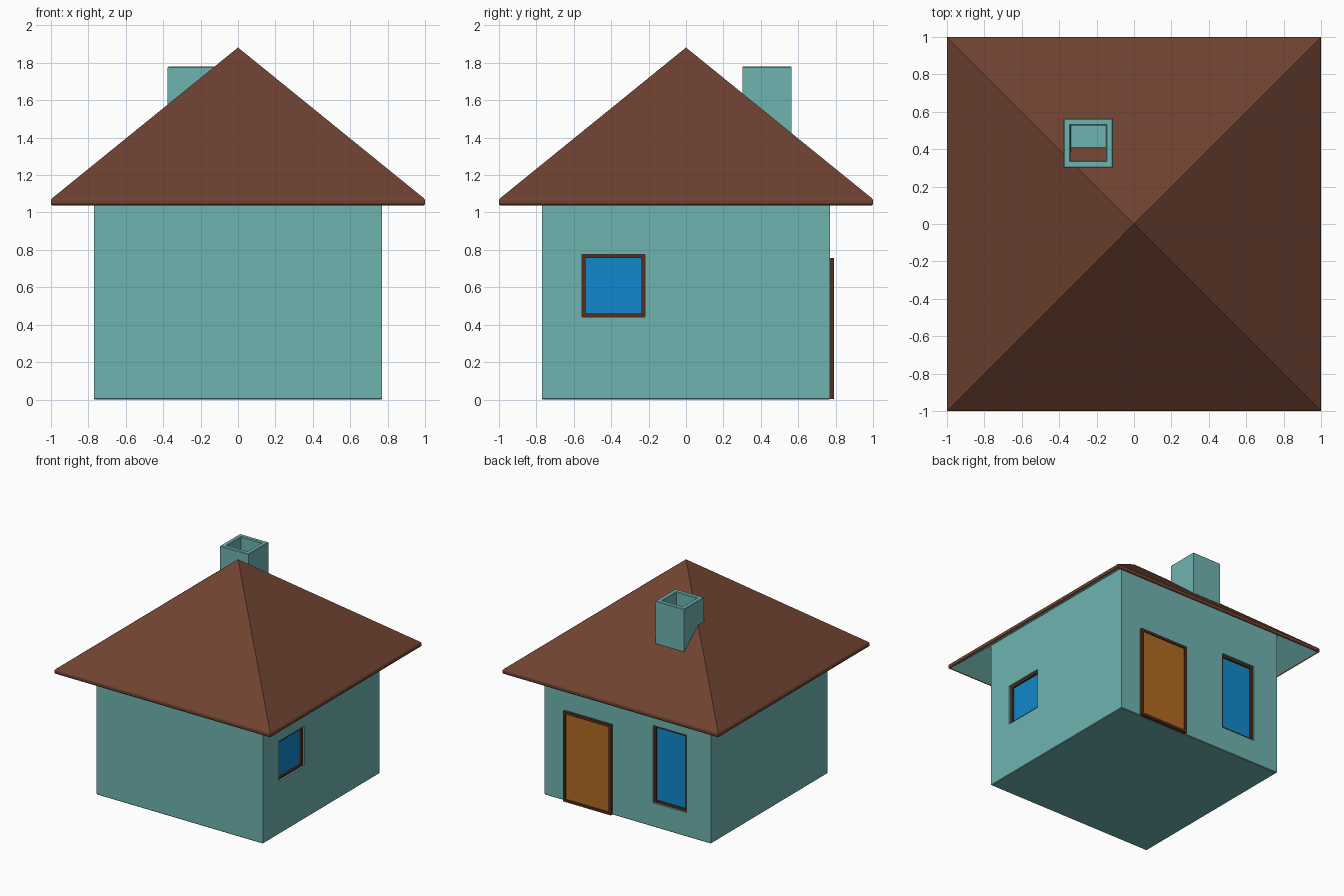
import bpy, bmesh
from mathutils import Matrix, Vector

if "Cube" in bpy.data.objects:
    bpy.data.objects.remove(bpy.data.objects["Cube"])


def material(name, rgb):
    m = bpy.data.materials.new(name)
    m.diffuse_color = (*rgb, 1)
    m.use_nodes = True
    m.node_tree.nodes["Principled BSDF"].inputs["Base Color"].default_value = m.diffuse_color
    return m


TEAL = material("teal_wall", (0.156, 0.456, 0.434))
BROWN = material("roof_brown", (0.156, 0.054, 0.030))
DARK = material("frame_brown", (0.090, 0.028, 0.014))
BLUE = material("window_blue", (0.005, 0.250, 0.600))
ORANGE = material("door_orange", (0.440, 0.145, 0.016))
WALL = 0.77


def finish(name, bm, *mats):
    bmesh.ops.recalc_face_normals(bm, faces=bm.faces)
    me = bpy.data.meshes.new(name)
    bm.to_mesh(me)
    bm.free()
    for m in mats:
        me.materials.append(m)
    ob = bpy.data.objects.new(name, me)
    bpy.context.collection.objects.link(ob)
    return ob


def square_loft(name, rings, mats, cx=0, cy=0, second=()):
    """Lofts squares given as (half width, z); half width 0 is an apex."""
    bm = bmesh.new()
    loops = []
    for h, z in rings:
        if h == 0:
            loops.append([bm.verts.new((cx, cy, z))] * 4)
        else:
            loops.append([bm.verts.new((cx + sx * h, cy + sy * h, z))
                          for sx, sy in ((-1, -1), (1, -1), (1, 1), (-1, 1))])
    for k, (a, b) in enumerate(zip(loops, loops[1:])):
        for i in range(4):
            j = (i + 1) % 4
            f = bm.faces.new(list(dict.fromkeys((a[i], a[j], b[j], b[i]))))
            f.material_index = 1 if k in second else 0
    for end, ring in ((loops[0], rings[0]), (loops[-1], rings[-1])):
        if ring[0]:
            bm.faces.new(end)
    return finish(name, bm, *mats)


def wall_boxes(name, side, boxes, mat):
    """Boxes (u0, u1, z0, z1, d0, d1) on a wall, d measured outward."""
    bm = bmesh.new()
    for u0, u1, z0, z1, d0, d1 in boxes:
        d, u = WALL + (d0 + d1) / 2, (u0 + u1) / 2
        c, s = Vector((d, u, (z0 + z1) / 2)), Vector((d1 - d0, u1 - u0, z1 - z0))
        if side == "back":
            c.x, c.y, s.x, s.y = c.y, c.x, s.y, s.x
        bmesh.ops.create_cube(bm, size=1, matrix=Matrix.Translation(c) @ Matrix.Diagonal((*s, 1)))
    return finish(name, bm, mat)


def frame(name, side, u0, u1, z0, z1, w, d0, d1):
    return wall_boxes(name, side, [
        (u0, u0 + w, z0, z1, d0, d1), (u1 - w, u1, z0, z1, d0, d1),
        (u0 + w, u1 - w, z0, z0 + w, d0, d1), (u0 + w, u1 - w, z1 - w, z1, d0, d1)], DARK)


# House body, its top tucked under the roof
body = square_loft("house_body", [(WALL - 0.005, 0), (WALL, 0.005), (WALL, 1.225), (0, 1.845)], [TEAL])

# Thin pyramid roof with a teal underside
square_loft("roof", [(0, 1.85), (0.988, 1.045), (0.994, 1.038), (1, 1.045), (1, 1.066),
                     (0.994, 1.076), (0, 1.882)], [BROWN, TEAL], second=(0,))

# Hollow chimney
square_loft("chimney", [(0.132, 1.37), (0.132, 1.775), (0.127, 1.78), (0.1, 1.78),
                        (0.095, 1.774), (0.093, 1.55)], [TEAL], cx=-0.245, cy=0.433)

# Recessed windows
for name, side, u0, u1, z0, z1 in (("side_window", "right", -0.555, -0.22, 0.442, 0.775),
                                   ("back_window", "back", -0.543, -0.232, 0.20, 0.848)):
    cutter = wall_boxes(name + "_cutter", side, [(u0, u1, z0, z1, -0.05, 0.1)], TEAL)
    cutter.hide_render = True
    cutter.hide_set(True)
    cut = body.modifiers.new(name, "BOOLEAN")
    cut.operation, cut.solver, cut.object = "DIFFERENCE", "EXACT", cutter
    frame(name + "_frame", side, u0, u1, z0, z1, 0.018, -0.05, -0.015)
    wall_boxes(name + "_glass", side, [(u0 + 0.018, u1 - 0.018, z0 + 0.018, z1 - 0.018, -0.05, -0.03)], BLUE)

# Door standing proud of the back wall
frame("door_frame", "back", 0.142, 0.585, 0.002, 0.757, 0.02, -0.01, 0.022)
wall_boxes("door_panel", "back", [(0.162, 0.565, 0.022, 0.737, -0.01, 0.012)], ORANGE)
